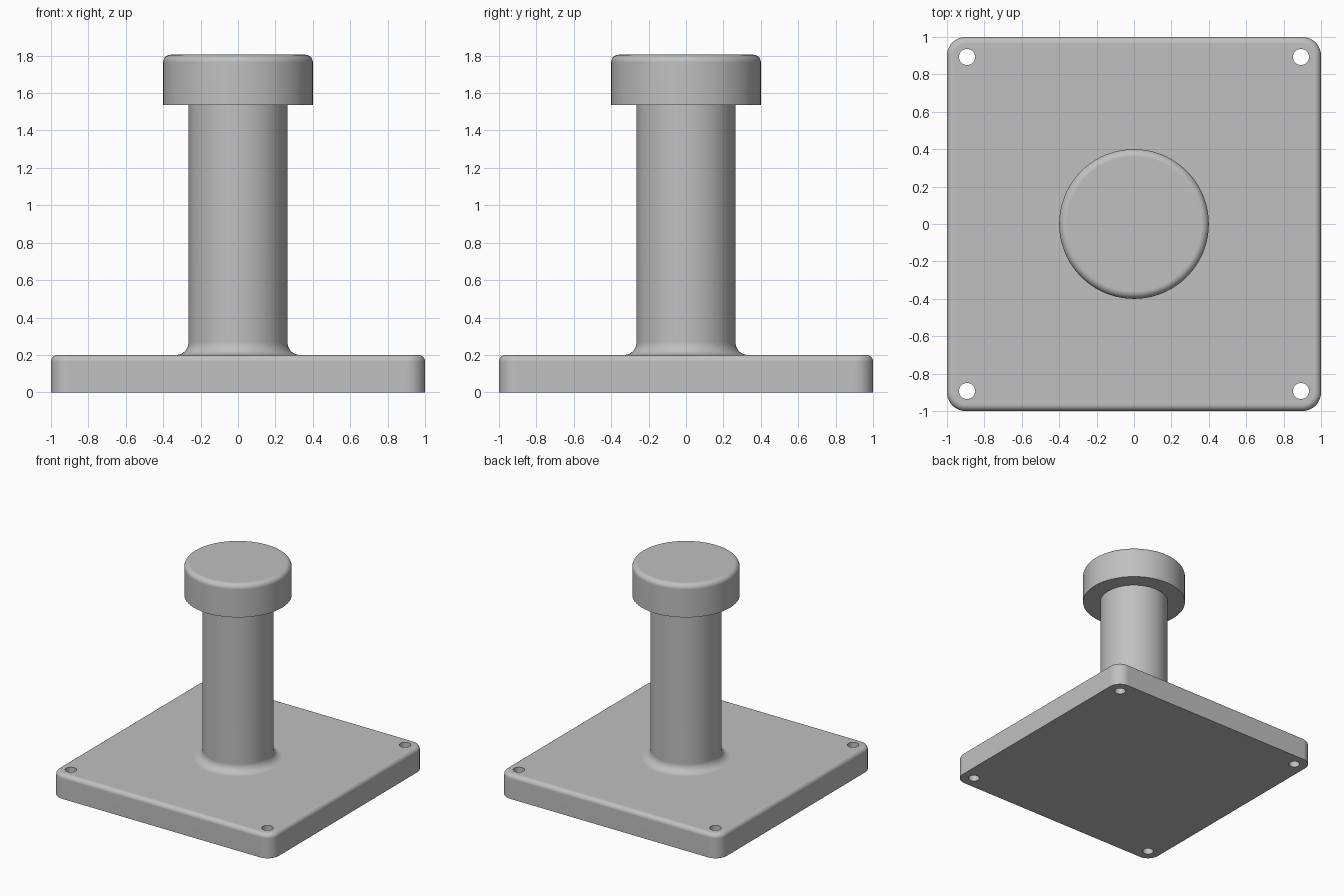
import bpy
import bmesh
from math import cos, sin, pi, radians
from mathutils import Matrix

if "Cube" in bpy.data.objects:
    bpy.data.objects.remove(bpy.data.objects["Cube"])

PLATE_TOP = 0.2
POST_R, FOOT_R = 0.265, 0.066
CAP_R, CAP_BOTTOM, CAP_TOP, CAP_ROUND = 0.4, 1.535, 1.805, 0.04
HOLE_R, HOLE_POS = 0.043, 0.893

grey = bpy.data.materials.new("plain grey")
grey.use_nodes = True
colour = (0.53, 0.53, 0.53, 1)
grey.diffuse_color = colour
grey.node_tree.nodes["Principled BSDF"].inputs["Base Color"].default_value = colour


def make_object(name, bm):
    bmesh.ops.recalc_face_normals(bm, faces=bm.faces)
    mesh = bpy.data.meshes.new(name)
    bm.to_mesh(mesh)
    bm.free()
    mesh.materials.append(grey)
    obj = bpy.data.objects.new(name, mesh)
    bpy.context.collection.objects.link(obj)
    return obj


def activate(obj):
    bpy.ops.object.select_all(action='DESELECT')
    obj.select_set(True)
    bpy.context.view_layer.objects.active = obj


def smooth(obj):
    activate(obj)
    bpy.ops.object.shade_smooth_by_angle(angle=radians(30))
    weighted = obj.modifiers.new("weighted normals", 'WEIGHTED_NORMAL')
    weighted.keep_sharp = True


def arc(cx, cz, r, start, end, steps=8):
    angles = [radians(start + (end - start) * i / steps) for i in range(steps + 1)]
    return [(cx + r * cos(a), cz + r * sin(a)) for a in angles]


def lathe(name, profile, sides=96):
    """Revolve a radius/height profile around z, closing both ends."""
    bm = bmesh.new()
    rings = [[bm.verts.new((r * cos(2 * pi * i / sides), r * sin(2 * pi * i / sides), z))
              for i in range(sides)] for r, z in profile]
    for low, high in zip(rings, rings[1:]):
        for i in range(sides):
            j = (i + 1) % sides
            bm.faces.new((low[i], low[j], high[j], high[i]))
    bm.faces.new(rings[0])
    bm.faces.new(rings[-1])
    smooth(make_object(name, bm))


# Base plate with rounded corners and a rounded top rim
bm = bmesh.new()
bmesh.ops.create_cube(bm, size=1, matrix=Matrix.Translation((0, 0, PLATE_TOP / 2))
                      @ Matrix.Diagonal((2, 2, PLATE_TOP, 1)))
upright = [e for e in bm.edges if abs(e.verts[0].co.z - e.verts[1].co.z) > 0.1]
bmesh.ops.bevel(bm, geom=upright, offset=0.1, segments=12, profile=0.5, affect='EDGES')
rim = [e for e in bm.edges if all(v.co.z > PLATE_TOP - 0.001 for v in e.verts)]
bmesh.ops.bevel(bm, geom=rim, offset=0.035, segments=6, profile=0.5, affect='EDGES')
plate = make_object("base_plate", bm)

# Bolt holes through the four corners
bm = bmesh.new()
for x in (-HOLE_POS, HOLE_POS):
    for y in (-HOLE_POS, HOLE_POS):
        bmesh.ops.create_cone(bm, cap_ends=True, segments=32, radius1=HOLE_R, radius2=HOLE_R,
                              depth=1, matrix=Matrix.Translation((x, y, 0)))
cutter = make_object("hole_cutter", bm)
cutter.hide_render = True
cut = plate.modifiers.new("bolt holes", 'BOOLEAN')
cut.operation, cut.solver, cut.object = 'DIFFERENCE', 'EXACT', cutter
activate(plate)
bpy.ops.object.modifier_apply(modifier=cut.name)
bpy.data.objects.remove(cutter)
smooth(plate)

# Post with a concave fillet at its foot
foot = arc(POST_R + FOOT_R, PLATE_TOP + FOOT_R, FOOT_R, 270, 180)
lathe("post", [(POST_R + FOOT_R, PLATE_TOP - 0.05)] + foot + [(POST_R, CAP_BOTTOM + 0.05)])

# Cap with a rounded top edge
lathe("cap", [(CAP_R, CAP_BOTTOM)]
      + arc(CAP_R - CAP_ROUND, CAP_TOP - CAP_ROUND, CAP_ROUND, 0, 90))
